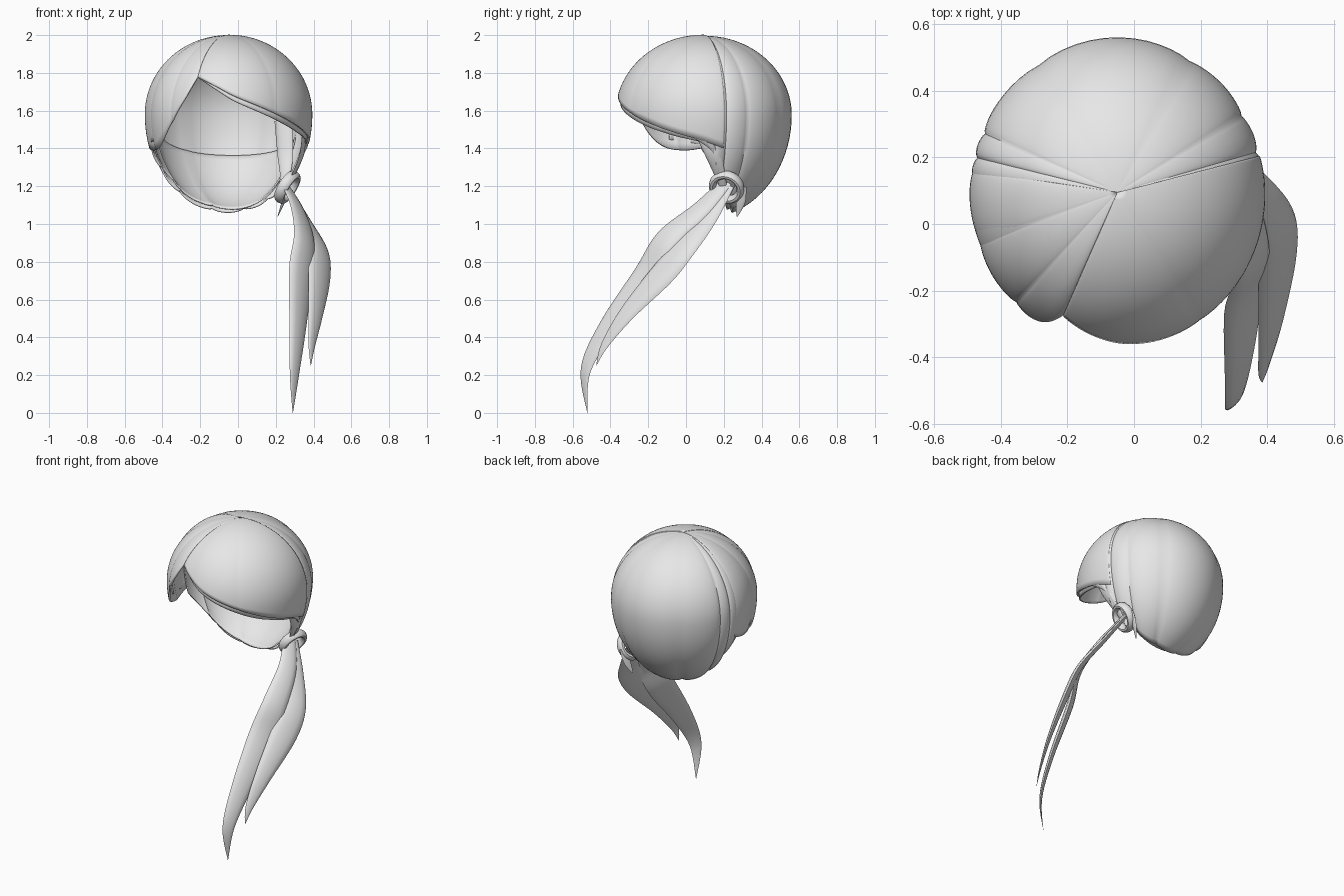
import bpy, bmesh, math
from mathutils import Vector, Matrix

if "Cube" in bpy.data.objects:
    bpy.data.objects.remove(bpy.data.objects["Cube"])

hair = bpy.data.materials.new("pale_grey_hair")
hair.diffuse_color = (0.8, 0.8, 0.8, 1)
hair.use_nodes = True
hair.node_tree.nodes["Principled BSDF"].inputs["Base Color"].default_value = hair.diffuse_color

CENTRE = Vector((-0.05, 0.095, 1.58))
UP = Vector((0, 0, 1))


def radii(z):
    """Head radii: the lower half is longer than the upper half."""
    return Vector((0.44, 0.465, 0.42 if z >= 0 else 0.55))


def spline(pts, n):
    """Sample n + 1 points on a smooth curve through tuples of any size."""
    out = []
    for k in range(n + 1):
        f = k / n * (len(pts) - 1)
        i = min(int(f), len(pts) - 2)
        t = f - i
        a, b, c, d = (pts[max(0, min(len(pts) - 1, i + o))] for o in (-1, 0, 1, 2))
        out.append([0.5 * (2 * q + (r - p) * t + (2 * p - 5 * q + 4 * r - s) * t * t
                           + (3 * q - p - 3 * r + s) * t ** 3)
                    for p, q, r, s in zip(a, b, c, d)])
    return out


def finish(name, bm):
    bmesh.ops.remove_doubles(bm, verts=bm.verts, dist=1e-4)
    me = bpy.data.meshes.new(name)
    bm.to_mesh(me)
    bm.free()
    me.materials.append(hair)
    ob = bpy.data.objects.new(name, me)
    bpy.context.collection.objects.link(ob)
    bpy.ops.object.select_all(action='DESELECT')
    ob.select_set(True)
    bpy.context.view_layer.objects.active = ob
    bpy.ops.object.shade_smooth_by_angle(angle=math.radians(40))
    return ob


def head_section(name, edge, locks, scale, bulge, thick, n=72, rows=28, start=0.0):
    """Sheet of hair over the head, from the crown down to an edge curve."""
    bm = bmesh.new()
    grid = []
    for i, p in enumerate(spline(edge, n)):
        rel = Vector(p) - CENTRE
        r = radii(rel.z)
        u = Vector([a / b for a, b in zip(rel, r)]).normalized()
        side = (u - UP * u.z).normalized()
        total = math.acos(max(-1, min(1, u.z)))
        ridge = abs(math.sin(math.pi * locks * i / n)) ** 0.6
        col = []
        for j in range(rows + 1):
            t = start + (1 - start) * j / rows
            d = UP * math.cos(total * t) + side * math.sin(total * t)
            s = scale + bulge * (ridge - 0.6) * min(1, t * 1.6)
            rr = radii(d.z)
            col.append(bm.verts.new(CENTRE + Vector([a * b * s for a, b in zip(d, rr)])))
        grid.append(col)
    for a, b in zip(grid, grid[1:]):
        for j in range(rows):
            bm.faces.new((a[j], b[j], b[j + 1], a[j + 1]))
    ob = finish(name, bm)
    m = ob.modifiers.new("thickness", 'SOLIDIFY')
    m.thickness, m.offset = thick, -1
    return ob


def lock(name, path, wide, depth=0.3, n=36, sides=12):
    """Tapered lens-shaped lock; path holds x, y, z, half width."""
    bm = bmesh.new()
    wide = Vector(wide).normalized()
    pts = spline(path, n)
    rings = []
    for i, p in enumerate(pts):
        c, w = Vector(p[:3]), max(p[3], 0.001)
        tan = (Vector(pts[min(i + 1, n)][:3]) - Vector(pts[max(i - 1, 0)][:3])).normalized()
        across = (wide - tan * wide.dot(tan)).normalized()
        out = tan.cross(across)
        ring = []
        for k in range(sides):
            a = 2 * math.pi * k / sides
            x, y = math.cos(a), math.sin(a)
            # rounded outer face, nearly flat inner face
            h = depth * y * (1 if y > 0 else 0.35)
            ring.append(bm.verts.new(c + across * (w * x) + out * (w * h)))
        rings.append(ring)
    for a, b in zip(rings, rings[1:]):
        for k in range(sides):
            m = (k + 1) % sides
            bm.faces.new((a[k], a[m], b[m], b[k]))
    bm.faces.new(rings[0][::-1])
    bm.faces.new(rings[-1])
    bmesh.ops.recalc_face_normals(bm, faces=bm.faces)
    return finish(name, bm)


# Back of the head, gathered towards the tie
back = [(-0.45, -0.1, 1.44), (-0.48, 0.1, 1.41), (-0.45, 0.17, 1.33), (-0.38, 0.2, 1.22),
        (-0.28, 0.22, 1.12), (-0.12, 0.24, 1.06), (0.02, 0.25, 1.05), (0.14, 0.24, 1.07),
        (0.23, 0.21, 1.15), (0.30, 0.17, 1.25), (0.36, 0.14, 1.38), (0.37, 0.02, 1.47)]
head_section("back_hair", back, 9, 0.992, 0.022, 0.01, n=108, rows=36)

# Long fringe swept to the right, with a second layer under it
right = [(0.36, 0.2, 1.40), (0.37, 0.07, 1.45), (0.32, -0.12, 1.51), (0.2, -0.29, 1.585),
         (0.0, -0.36, 1.67), (-0.12, -0.33, 1.73), (-0.21, -0.27, 1.775)]
head_section("right_fringe", right, 2, 1.005, 0.012, 0.012)
under = [(x, y, z - 0.03 * math.sin(math.pi * i / 6)) for i, (x, y, z) in enumerate(right)]
head_section("right_fringe_under", under, 3, 0.975, 0.012, 0.01, start=0.6, rows=14)

# Short fringe on the left of the parting
left = [(-0.21, -0.27, 1.775), (-0.27, -0.28, 1.67), (-0.34, -0.22, 1.54), (-0.40, -0.14, 1.43),
        (-0.45, -0.05, 1.385), (-0.48, 0.08, 1.395), (-0.48, 0.16, 1.42)]
head_section("left_fringe", left, 3, 1.0, 0.02, 0.012)

# Inner layer lining the lower left of the nape
nape = [(-0.47, 0.08, 1.38), (-0.43, 0.15, 1.28), (-0.33, 0.2, 1.16), (-0.2, 0.22, 1.09),
        (0.0, 0.22, 1.06), (0.16, 0.21, 1.1)]
head_section("nape_layer", nape, 3, 0.95, 0.02, 0.008, start=0.7, rows=12)

# Strands inside the right side, running down to the tie
lock("side_strand_outer", [(0.35, 0.08, 1.50, 0.04), (0.335, 0.14, 1.37, 0.04),
                           (0.29, 0.18, 1.26, 0.03), (0.25, 0.2, 1.18, 0.015)], (0.2, 1, 0))
lock("side_strand_inner", [(0.24, 0.3, 1.55, 0.05), (0.25, 0.27, 1.38, 0.045),
                           (0.25, 0.23, 1.26, 0.03), (0.23, 0.21, 1.15, 0.015)], (1, -0.4, 0))
lock("tie_end", [(0.27, 0.30, 1.2, 0.02), (0.24, 0.29, 1.12, 0.025),
                 (0.21, 0.27, 1.04, 0.004)], (0.3, 1, 0))

# Ring of hair wrapped round the base of the ponytail
bm = bmesh.new()
turn = Vector((0.8, -0.25, -0.5)).to_track_quat('Z', 'Y').to_matrix().to_4x4()
place = Matrix.Translation((0.262, 0.215, 1.195)) @ turn
ring = []
for i in range(32):
    a = 2 * math.pi * i / 32
    ring.append([bm.verts.new(place @ Vector((
        (0.076 + 0.02 * math.cos(b)) * math.cos(a),
        (0.076 + 0.02 * math.cos(b)) * math.sin(a), 0.03 * math.sin(b))))
        for b in (2 * math.pi * k / 10 for k in range(10))])
for i in range(32):
    a, b = ring[i], ring[(i + 1) % 32]
    for k in range(10):
        m = (k + 1) % 10
        bm.faces.new((a[k], b[k], b[m], a[m]))
bmesh.ops.recalc_face_normals(bm, faces=bm.faces)
finish("hair_tie", bm)

# Ponytail of two locks lying side by side
WIDE = (0.66, 0.63, -0.41)
lock("ponytail_front", [(0.24, 0.21, 1.22, 0.04), (0.315, 0.08, 1.08, 0.06),
                        (0.35, -0.10, 0.92, 0.08), (0.33, -0.21, 0.73, 0.09),
                        (0.315, -0.41, 0.46, 0.065), (0.30, -0.53, 0.23, 0.038),
                        (0.29, -0.522, 0.0, 0.001)], WIDE)
lock("ponytail_back", [(0.25, 0.22, 1.20, 0.04), (0.34, 0.12, 1.04, 0.06),
                       (0.425, 0.0, 0.88, 0.075), (0.43, -0.12, 0.74, 0.085),
                       (0.41, -0.31, 0.53, 0.055), (0.39, -0.43, 0.36, 0.026),
                       (0.385, -0.475, 0.25, 0.001)], WIDE)
